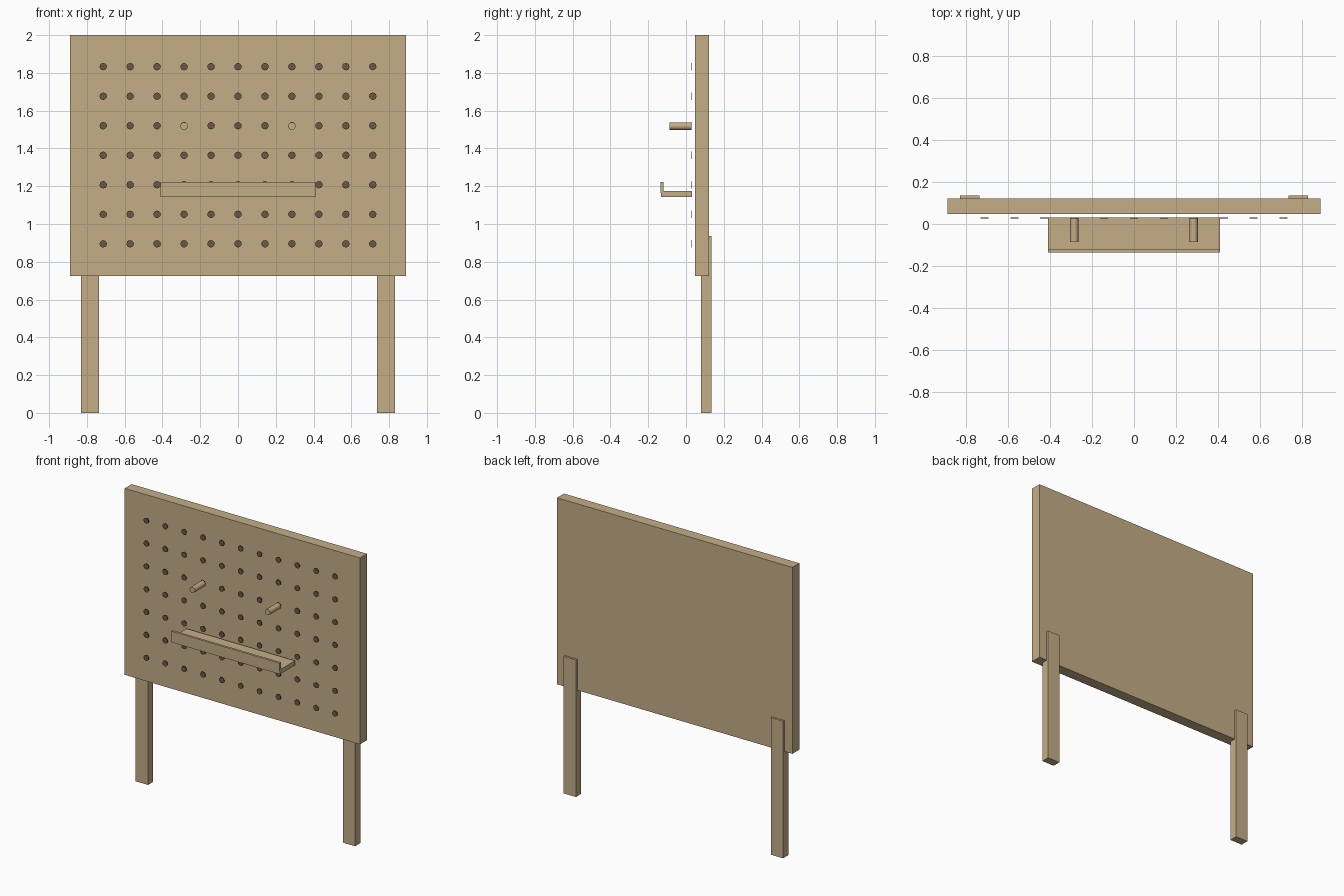
import bpy
import math

cube = bpy.data.objects.get("Cube")
if cube:
    bpy.data.objects.remove(cube, do_unlink=True)


def material(name, rgb):
    m = bpy.data.materials.new(name)
    m.use_nodes = True
    m.diffuse_color = (*rgb, 1)
    m.node_tree.nodes["Principled BSDF"].inputs["Base Color"].default_value = (*rgb, 1)
    return m


wood = material("light_wood", (0.55, 0.42, 0.245))
dark = material("dark_hole", (0.14, 0.098, 0.055))


def box(name, x, y, z):
    """Box given by its (min, max) range on each axis."""
    spans = (x, y, z)
    bpy.ops.mesh.primitive_cube_add(size=1, location=[(a + b) / 2 for a, b in spans])
    ob = bpy.context.object
    ob.name = name
    ob.scale = [b - a for a, b in spans]
    bpy.ops.object.transform_apply(location=False, rotation=False, scale=True)
    ob.data.materials.append(wood)
    return ob


def rod(name, x, y, z, radius, mat, sides):
    """Cylinder lying along y between the two y values."""
    bpy.ops.mesh.primitive_cylinder_add(
        vertices=sides, radius=radius, depth=y[1] - y[0],
        location=(x, sum(y) / 2, z), rotation=(math.pi / 2, 0, 0))
    ob = bpy.context.object
    ob.name = name
    ob.data.materials.append(mat)
    return ob


# Board
box("board", (-0.89, 0.89), (0.047, 0.122), (0.725, 2.0))

# Legs and pegs, one on each side
for side, s in (("left", 1), ("right", -1)):
    box(side + "_leg", sorted((s * 0.737, s * 0.83)), (0.08, 0.136), (0, 0.937))
    rod(side + "_peg", s * 0.285, (-0.087, 0.029), 1.518, 0.02, wood, 16)
    bpy.ops.object.shade_smooth_by_angle()

# Shelf with a raised front lip
box("shelf", (-0.41, 0.41), (-0.132, 0.031), (1.144, 1.175))
box("shelf_lip", (-0.41, 0.41), (-0.136, -0.12), (1.164, 1.222))

# Grid of dark hole discs standing just off the board: one disc, arrayed
holes = rod("peg_holes", -0.7135, (0.026, 0.03), 0.895, 0.0195, dark, 12)
bpy.ops.object.transform_apply(location=False, rotation=True, scale=False)
for count, step in ((11, (0.1427, 0, 0)), (7, (0, 0, 0.1563))):
    mod = holes.modifiers.new("array", "ARRAY")
    mod.count = count
    mod.use_relative_offset = False
    mod.use_constant_offset = True
    mod.constant_offset_displace = step
